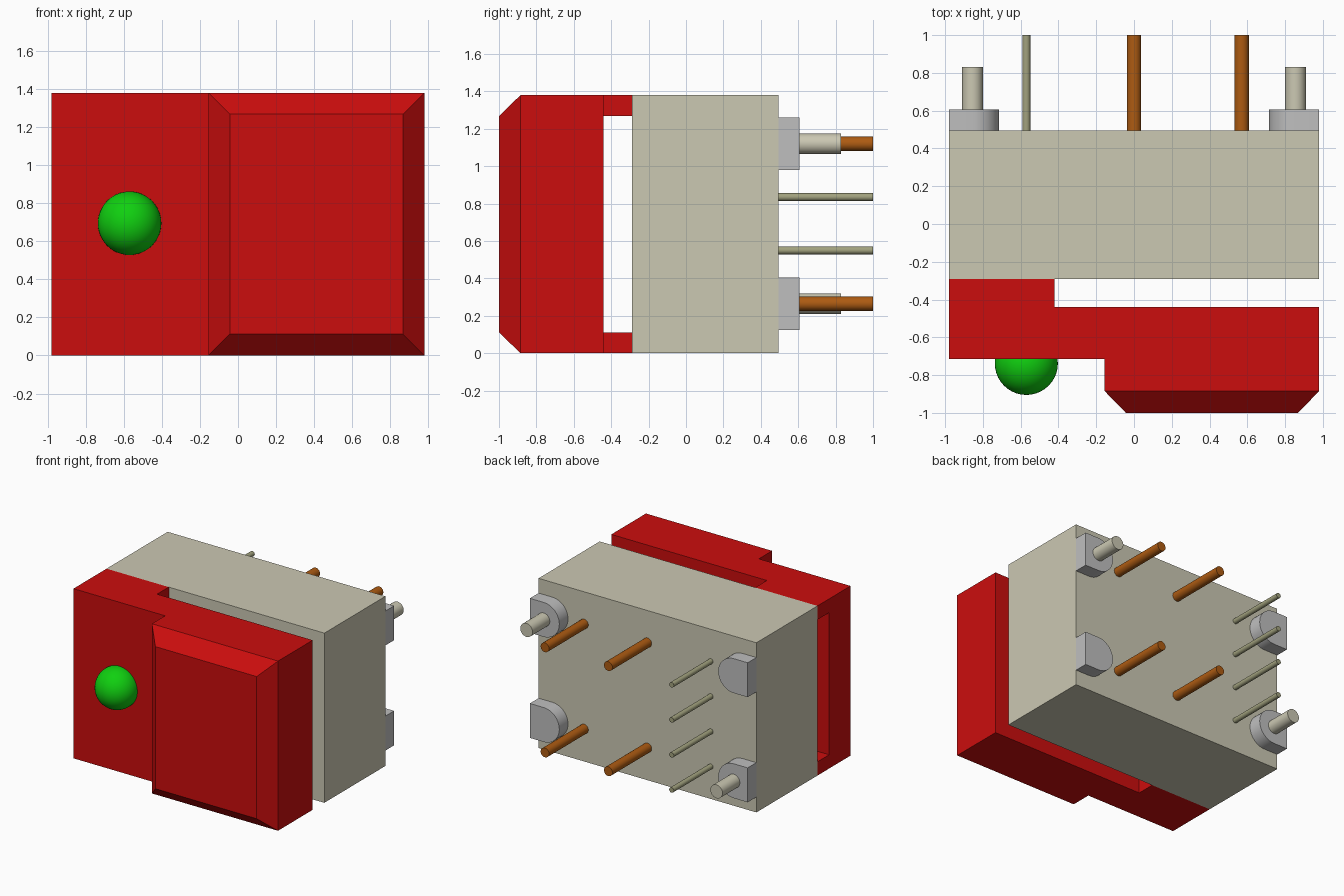
import bpy, bmesh, math
from mathutils import Vector, Matrix

cube = bpy.data.objects.get("Cube")
if cube:
    bpy.data.objects.remove(cube, do_unlink=True)


def material(name, rgb):
    m = bpy.data.materials.new(name)
    m.use_nodes = True
    m.diffuse_color = (*rgb, 1)
    bsdf = next(n for n in m.node_tree.nodes if n.type == 'BSDF_PRINCIPLED')
    bsdf.inputs["Base Color"].default_value = (*rgb, 1)
    return m


RED = material("red plastic", (0.60, 0.004, 0.004))
GREEN = material("green lamp", (0.005, 0.63, 0.005))
BEIGE = material("beige plastic", (0.60, 0.58, 0.45))
GREY = material("grey plastic", (0.52, 0.52, 0.52))
COPPER = material("copper", (0.42, 0.105, 0.006))
BRASS = material("dull olive metal", (0.36, 0.36, 0.21))

W, H = 0.98, 1.38            # half width and height of the housing
FRONT, BACK = -0.29, 0.495   # housing front and back
ROWS = (0.265, 1.12)         # heights of the lower and upper mounts


def finish(name, bm, mat, smooth=False):
    bmesh.ops.recalc_face_normals(bm, faces=bm.faces)
    mesh = bpy.data.meshes.new(name)
    bm.to_mesh(mesh)
    bm.free()
    mesh.materials.append(mat)
    ob = bpy.data.objects.new(name, mesh)
    bpy.context.collection.objects.link(ob)
    if smooth:
        bpy.ops.object.select_all(action='DESELECT')
        ob.select_set(True)
        bpy.context.view_layer.objects.active = ob
        bpy.ops.object.shade_smooth_by_angle(angle=math.radians(35))
    return ob


def prism(points, offset):
    """Extrude a closed outline of 3D points along an offset."""
    bm = bmesh.new()
    face = bm.faces.new([bm.verts.new(p) for p in points])
    new = bmesh.ops.extrude_face_region(bm, geom=[face])["geom"]
    bmesh.ops.translate(bm, vec=offset,
                        verts=[g for g in new if isinstance(g, bmesh.types.BMVert)])
    return bm


def box(name, x0, x1, y0, y1, z0, z1, mat):
    outline = [(x0, y0, z0), (x1, y0, z0), (x1, y1, z0), (x0, y1, z0)]
    return finish(name, prism(outline, (0, 0, z1 - z0)), mat)


def rod(name, x, z, y0, y1, radius, mat):
    """Round pin running along y."""
    bm = bmesh.new()
    place = Matrix.Translation((x, (y0 + y1) / 2, z)) @ Matrix.Rotation(math.pi / 2, 4, 'X')
    bmesh.ops.create_cone(bm, cap_ends=True, segments=24, radius1=radius,
                          radius2=radius, depth=y1 - y0, matrix=place)
    return finish(name, bm, mat, True)


# Housing
box("housing", -W, W, FRONT, BACK, 0, H, BEIGE)

# Stepped front cover with a chamfered raised panel
plan = [(-W, -0.44), (W, -0.44), (W, -0.885), (-0.155, -0.885), (-0.155, -0.715), (-W, -0.715)]
bm = prism([(x, y, 0) for x, y in plan], (0, 0, H))
bmesh.ops.recalc_face_normals(bm, faces=bm.faces)
panel = next(f for f in bm.faces if abs(f.calc_center_median().y + 0.885) < 0.001)
centre = panel.calc_center_median()
raised = bmesh.ops.extrude_discrete_faces(bm, faces=[panel])["faces"][0]
for v in raised.verts:
    v.co += Vector((math.copysign(0.112, centre.x - v.co.x), -0.115,
                    math.copysign(0.112, centre.z - v.co.z)))
finish("front_cover", bm, RED)

# Feet that join the cover to the housing, leaving a slot between
for name, z0, z1 in (("lower_cover_foot", 0, 0.112), ("upper_cover_foot", H - 0.112, H)):
    box(name, -W, -0.42, -0.44, FRONT, z0, z1, RED)

# Domed lamp, cut flush with the cover
bm = bmesh.new()
bmesh.ops.create_uvsphere(bm, u_segments=40, v_segments=24, radius=0.167,
                          matrix=Matrix.Translation((-0.57, -0.738, 0.695)))
bmesh.ops.bisect_plane(bm, geom=bm.verts[:] + bm.edges[:] + bm.faces[:],
                       plane_co=(0, -0.715, 0), plane_no=(0, 1, 0), clear_outer=True)
finish("lamp_dome", bm, GREEN, True)

# D-shaped standoffs, rounded towards the middle
for side, s in (("left", 1), ("right", -1)):
    for level, z in zip(("lower", "upper"), ROWS):
        arc = [math.pi / 2 + math.pi * i / 20 for i in range(21)]
        outline = [(s * (0.855 + 0.14 * math.cos(a)), BACK, z + 0.14 * math.sin(a)) for a in arc]
        outline += [(s * W, BACK, z - 0.14), (s * W, BACK, z + 0.14)]
        finish(f"{level}_{side}_standoff", prism(outline, (0, 0.112, 0)), GREY, True)

# Locating pegs on two opposite standoffs
rod("lower_right_peg", -0.855, ROWS[0], 0.607, 0.83, 0.055, BEIGE)
rod("upper_left_peg", 0.855, ROWS[1], 0.607, 0.83, 0.055, BEIGE)

# Thick contact pins
for i, x in enumerate((0, 0.57)):
    for level, z in zip(("lower", "upper"), ROWS):
        rod(f"{level}_contact_pin_{i + 1}", x, z, BACK, 1.0, 0.038, COPPER)

# Column of thin pins
for i in range(4):
    rod(f"thin_pin_{i + 1}", -0.57, ROWS[0] + 0.285 * i, BACK, 1.0, 0.021, BRASS)
